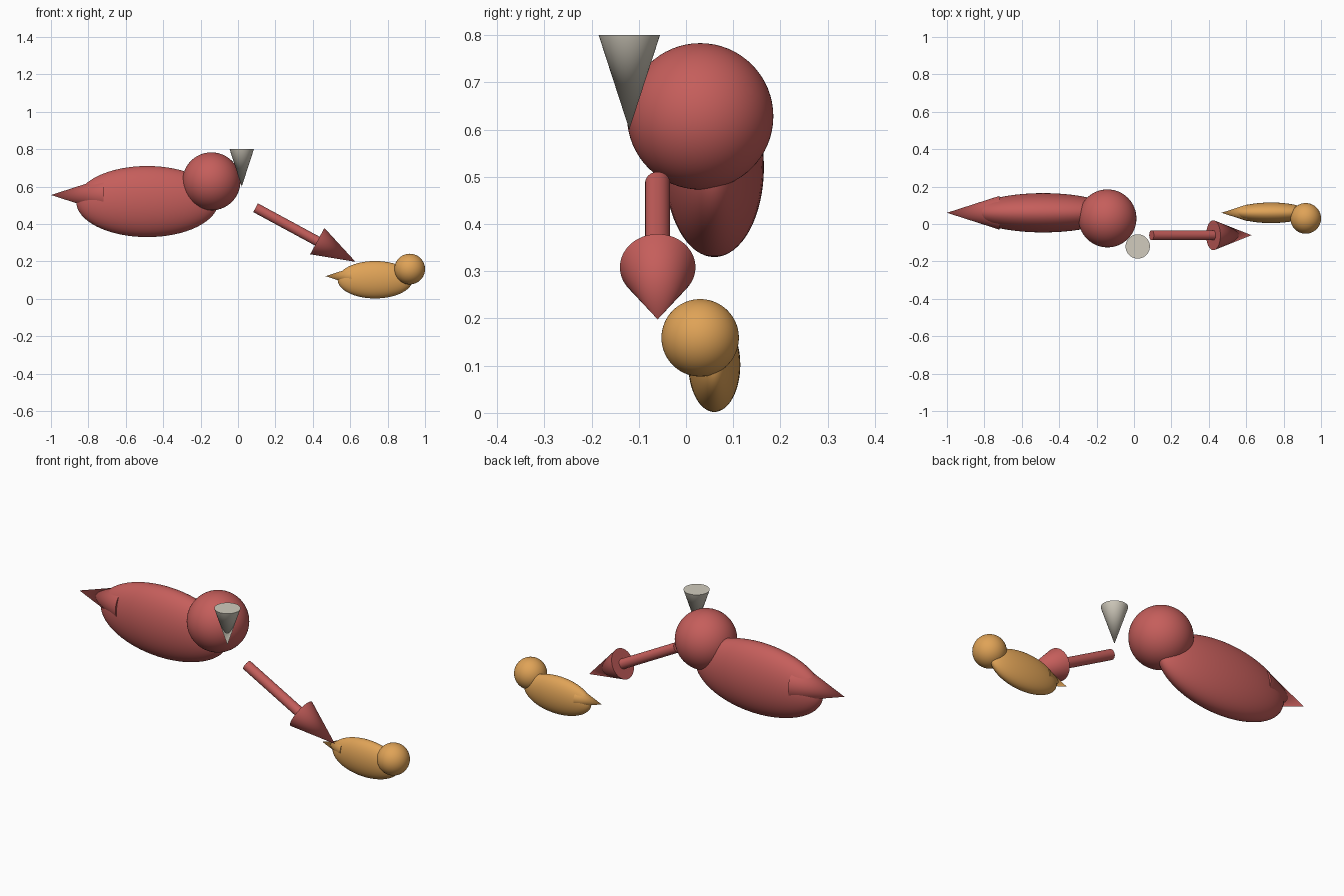
import bpy
import math
from mathutils import Vector

cube = bpy.data.objects.get("Cube")
if cube:
    bpy.data.objects.remove(cube, do_unlink=True)


def make_material(name, rgb):
    mat = bpy.data.materials.new(name)
    mat.use_nodes = True
    color = (*rgb, 1.0)
    mat.diffuse_color = color
    mat.node_tree.nodes["Principled BSDF"].inputs["Base Color"].default_value = color
    return mat


def finish(name, mat):
    obj = bpy.context.object
    obj.name = name
    obj.data.materials.append(mat)
    bpy.ops.object.shade_smooth_by_angle(angle=math.radians(35))
    return obj


def ellipsoid(name, center, radii, mat):
    bpy.ops.mesh.primitive_uv_sphere_add(segments=64, ring_count=32, location=center)
    bpy.context.object.scale = radii
    bpy.ops.object.transform_apply(location=False, rotation=False, scale=True)
    return finish(name, mat)


def taper(name, start, end, r_start, r_end, mat):
    """Cone or cylinder running between two points."""
    start, end = Vector(start), Vector(end)
    axis = end - start
    bpy.ops.mesh.primitive_cone_add(
        vertices=64, radius1=r_start, radius2=r_end, depth=axis.length,
        location=(start + end) / 2,
        rotation=axis.to_track_quat("Z", "Y").to_euler())
    return finish(name, mat)


red = make_material("brick red", (0.56, 0.112, 0.105))
amber = make_material("amber", (0.74, 0.365, 0.095))
stone = make_material("pale stone", (0.64, 0.60, 0.51))

# Large bird
ellipsoid("large_bird_body", (-0.485, 0.06, 0.52), (0.38, 0.105, 0.19), red)
ellipsoid("large_bird_head", (-0.142, 0.03, 0.628), (0.155, 0.155, 0.155), red)
taper("large_bird_tail", (-0.72, 0.06, 0.555), (-1.0, 0.06, 0.555), 0.09, 0, red)

# Beak, a separate cone with its point down
taper("beak", (0.02, -0.12, 0.8), (0.02, -0.12, 0.6), 0.065, 0, stone)

# Small bird
ellipsoid("small_bird_body", (0.733, 0.06, 0.102), (0.2, 0.055, 0.1), amber)
ellipsoid("small_bird_head", (0.918, 0.03, 0.159), (0.082, 0.082, 0.082), amber)
taper("small_bird_tail", (0.607, 0.06, 0.121), (0.468, 0.06, 0.121), 0.045, 0, amber)

# Arrow from the large bird to the small one
tip = Vector((0.628, -0.06, 0.198))
tail_end = Vector((0.094, -0.06, 0.487))
neck = tip + (tail_end - tip).normalized() * 0.232
taper("arrow_shaft", tail_end, neck, 0.0265, 0.0265, red)
taper("arrow_head", neck, tip, 0.08, 0, red)
